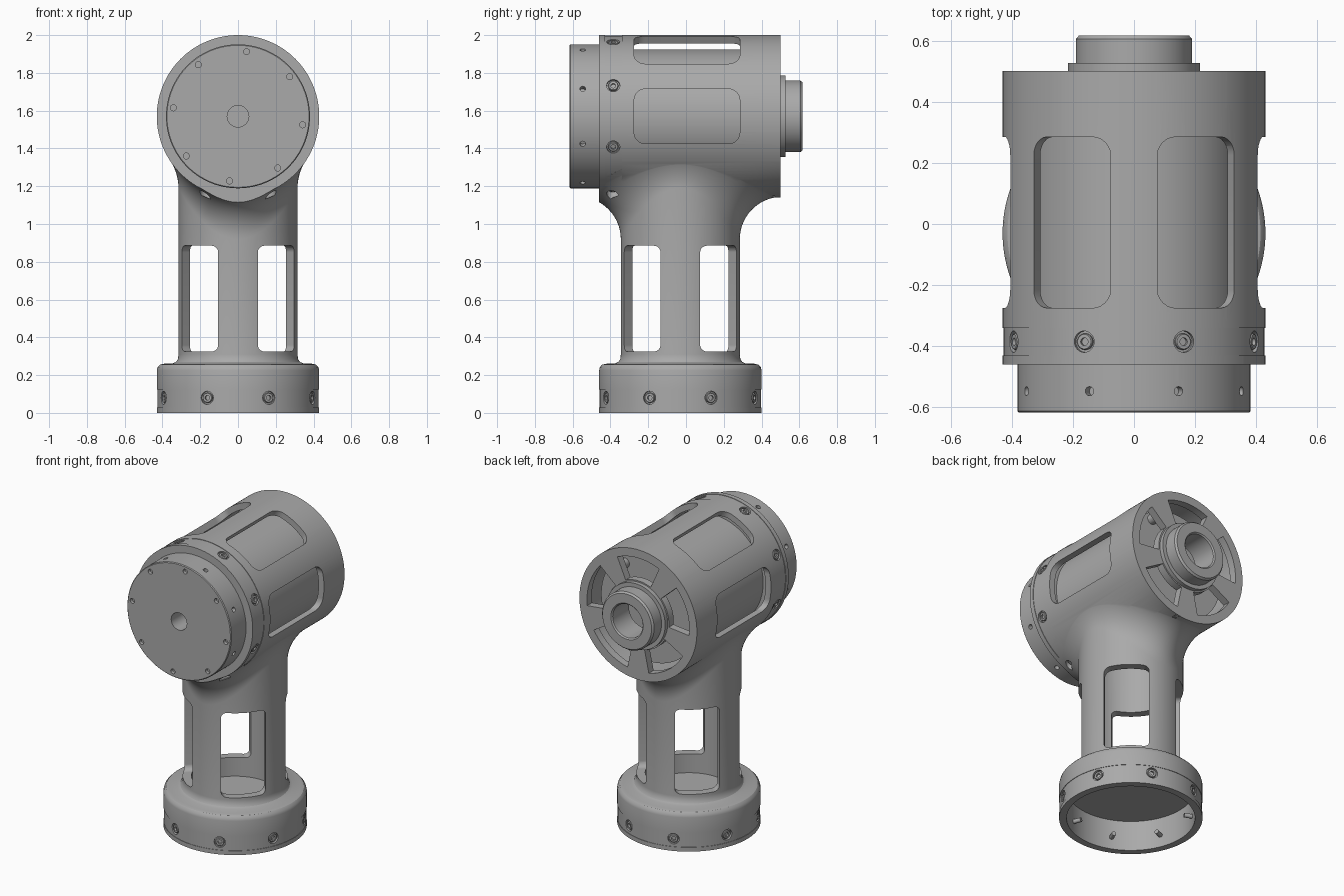
import bpy, bmesh, math
from mathutils import Matrix

if "Cube" in bpy.data.objects:
    bpy.data.objects.remove(bpy.data.objects["Cube"])

GREY = (0.40, 0.40, 0.40, 1)
metal = bpy.data.materials.new("grey metal")
metal.use_nodes = True
metal.diffuse_color = GREY
metal.node_tree.nodes["Principled BSDF"].inputs["Base Color"].default_value = GREY

R, COL, FIL, MID, SEG = 0.43, 0.315, 0.22, 1.57, 128
rot, move = Matrix.Rotation, Matrix.Translation
BASE = move((0, -0.03, 0))                                   # column axis
HEAD = move((0, 0, MID)) @ rot(-math.pi / 2, 4, 'X')         # housing axis, along y


def radial(frame, degrees, h):
    """Frame whose z points outward from an axis at the given angle and height."""
    return (frame @ rot(math.radians(degrees), 4, 'Z') @ move((0, 0, h))
            @ rot(math.pi / 2, 4, 'Y'))


def finish(name, bm):
    bmesh.ops.recalc_face_normals(bm, faces=bm.faces)
    mesh = bpy.data.meshes.new(name)
    bm.to_mesh(mesh)
    bm.free()
    mesh.materials.append(metal)
    ob = bpy.data.objects.new(name, mesh)
    bpy.context.collection.objects.link(ob)
    return ob


def lathe(bm, profile, frame, seg=SEG, closed=False):
    """Revolve (radius, height) points around the frame's z axis."""
    new = bmesh.new()
    vs = [new.verts.new((r, 0, h)) for r, h in profile]
    pairs = list(zip(vs, vs[1:])) + ([(vs[-1], vs[0])] if closed else [])
    edges = [new.edges.new(p) for p in pairs]
    bmesh.ops.spin(new, geom=vs + edges, axis=(0, 0, 1), cent=(0, 0, 0),
                   angle=math.tau, steps=seg, use_merge=False)
    bmesh.ops.remove_doubles(new, verts=new.verts, dist=0.00005)
    add(bm, new, frame)


def add(bm, new, frame):
    new.transform(frame)
    bmesh.ops.recalc_face_normals(new, faces=new.faces)
    temp = bpy.data.meshes.new("temp")
    new.to_mesh(temp)
    new.free()
    bm.from_mesh(temp)
    bpy.data.meshes.remove(temp)


def rod(bm, r, low, high, frame, seg=SEG):
    lathe(bm, [(0, low), (r, low), (r, high), (0, high)], frame, seg)


def prism(bm, outline, low, high, frame):
    new = bmesh.new()
    face = new.faces.new([new.verts.new((x, y, low)) for x, y in outline])
    side = bmesh.ops.extrude_face_region(new, geom=[face])
    top = [v for v in side["geom"] if isinstance(v, bmesh.types.BMVert)]
    bmesh.ops.translate(new, verts=top, vec=(0, 0, high - low))
    add(bm, new, frame)


def rounded(w, h, r):
    """Rounded rectangle outline with half sizes w and h."""
    pts = []
    for i, (sx, sy) in enumerate(((1, 1), (-1, 1), (-1, -1), (1, -1))):
        for k in range(7):
            a = math.radians(90 * i + 15 * k)
            pts.append((sx * (w - r) + r * math.cos(a), sy * (h - r) + r * math.sin(a)))
    return pts


def boolean(target, bm, operation='DIFFERENCE'):
    tool = finish("cutter", bm)
    tool.hide_render = True
    mod = target.modifiers.new("cut", 'BOOLEAN')
    mod.operation, mod.object, mod.solver = operation, tool, 'EXACT'
    bpy.context.view_layer.objects.active = target
    bpy.ops.object.modifier_apply(modifier=mod.name)
    bpy.data.objects.remove(tool)


# Column with base ring, flaring into the housing through a rolling fillet
def column_point(a, k, steps=14):
    c = math.cos(a)
    h = math.sqrt(R * R - (COL * c) ** 2)
    turn = math.acos(COL * c * c / R)
    t = FIL * math.tan(turn / 2)
    r2 = COL + t / math.hypot(1, COL * c * c / h)
    z2 = MID + 0.004 - math.sqrt(R * R - (r2 * c) ** 2)
    s, w = k / steps, math.cos(turn / 2)
    b0, b1, b2 = (1 - s) ** 2, 2 * s * (1 - s) * w, s * s
    d = b0 + b1 + b2
    return (((b0 + b1) * COL + b2 * r2) / d,
            (b0 * (MID - h - t) + b1 * (MID - h) + b2 * z2) / d)


foot = [(R, 0), (R, 0.028), (0.427, 0.028), (0.427, 0.125), (R, 0.125), (R, 0.225),
        (0.426, 0.242), (0.414, 0.255), (0.395, 0.26), (0.345, 0.262), (0.328, 0.27),
        (0.318, 0.285), (COL, 0.31)]
bm = bmesh.new()
rings = []
for k in range(len(foot) + 16):
    ring = []
    for i in range(SEG):
        a = math.tau * i / SEG
        j = k - len(foot)
        r, z = foot[k] if j < 0 else column_point(a, j) if j < 15 else (0.28, MID)
        ring.append(bm.verts.new((r * math.cos(a), r * math.sin(a) - 0.03, z)))
    rings.append(ring)
for low, high in zip(rings, rings[1:]):
    for i in range(SEG):
        n = (i + 1) % SEG
        bm.faces.new((low[i], low[n], high[n], high[i]))
bm.faces.new(rings[0])
bm.faces.new(rings[-1])
body = finish("joint_housing", bm)

# Horizontal housing, left long and trimmed below
bm = bmesh.new()
lathe(bm, [(0, -0.6), (R, -0.6), (R, -0.43), (0.427, -0.43), (0.427, -0.34),
           (R, -0.34), (R, 0.6), (0, 0.6)], HEAD)
boolean(body, bm, 'UNION')

# Hollow interior
for r, low, high, frame in ((0.39, -0.8, 0.45, HEAD), (0.262, -0.1, 1.36, BASE),
                            (0.385, -0.1, 0.2, BASE)):
    bm = bmesh.new()
    rod(bm, r, low, high, frame)
    boolean(body, bm)

# Trimmed housing ends
bm = bmesh.new()
for low, high in ((-1, -0.46), (0.5, 1)):
    rod(bm, 0.7, low, high, HEAD, 32)
boolean(body, bm)

# Windows, spoked back plate and screw seats
bm = bmesh.new()
for a in (0, -60, -120, 180):
    prism(bm, rounded(0.28, 0.145, 0.06), 0.3, 0.5, radial(HEAD, a, 0.005))
for a in (45, 135, 225, 315):
    prism(bm, rounded(0.28, 0.136, 0.035), 0.17, 0.4, radial(BASE, a, 0.605))
for i in range(5):
    mid = -90 + 72 * i
    arc = [math.radians(mid + d) for d in range(-24, 25, 4)]
    sector = ([(0.375 * math.cos(a), 0.375 * math.sin(a)) for a in arc]
              + [(0.225 * math.cos(a), 0.225 * math.sin(a)) for a in reversed(arc)])
    prism(bm, sector, 0.42, 0.55, HEAD)
rod(bm, 0.12, 0.42, 0.55, HEAD, 64)
seats = [radial(f, 22.5 + 45 * i, h) for f, h in ((BASE, 0.08), (HEAD, -0.385))
         for i in range(8)]
for seat in seats:
    rod(bm, 0.035, 0.412, 0.46, seat, 24)
boolean(body, bm)

# Socket screws
bm = bmesh.new()
for seat in seats:
    lathe(bm, [(0, 0.413), (0.013, 0.413), (0.013, 0.425), (0.024, 0.425), (0.027, 0.421),
               (0.027, 0.405), (0.014, 0.405), (0.014, 0.335), (0, 0.335)], seat, 18)
screws = finish("socket_screws", bm)

# Drive unit inside the housing, with its output face at the front
bm = bmesh.new()
lathe(bm, [(0.057, -0.617), (0.376, -0.617), (0.381, -0.612), (0.381, -0.3),
           (0.355, -0.3), (0.355, 0.38), (0.057, 0.38)], HEAD, closed=True)
drive = finish("drive_unit", bm)
bm = bmesh.new()
for i in range(8):
    rod(bm, 0.015, 0.345, 0.42, radial(HEAD, 22.5 + 45 * i, -0.547), 16)
    a = math.radians(7.5 + 45 * i)
    rod(bm, 0.016, -0.65, -0.595,
        HEAD @ move((0.345 * math.cos(a), 0.345 * math.sin(a), 0)), 16)
boolean(drive, bm)

# Rear bearing boss with flange
bm = bmesh.new()
lathe(bm, [(0.11, 0.44), (0.2, 0.44), (0.2, 0.49), (0.216, 0.49), (0.216, 0.527),
           (0.19, 0.527), (0.19, 0.605), (0.18, 0.617), (0.118, 0.617), (0.11, 0.609)],
      HEAD, closed=True)
boss = finish("rear_boss", bm)

# Cable stud behind one rear opening
bm = bmesh.new()
rod(bm, 0.032, 0.36, 0.49, HEAD @ move((0.18, -0.25, 0)), 24)
stud = finish("rear_stud", bm)

bpy.ops.object.select_all(action='DESELECT')
for ob in (body, screws, drive, boss, stud):
    ob.select_set(True)
bpy.context.view_layer.objects.active = body
bpy.ops.object.shade_smooth_by_angle(angle=math.radians(30))
